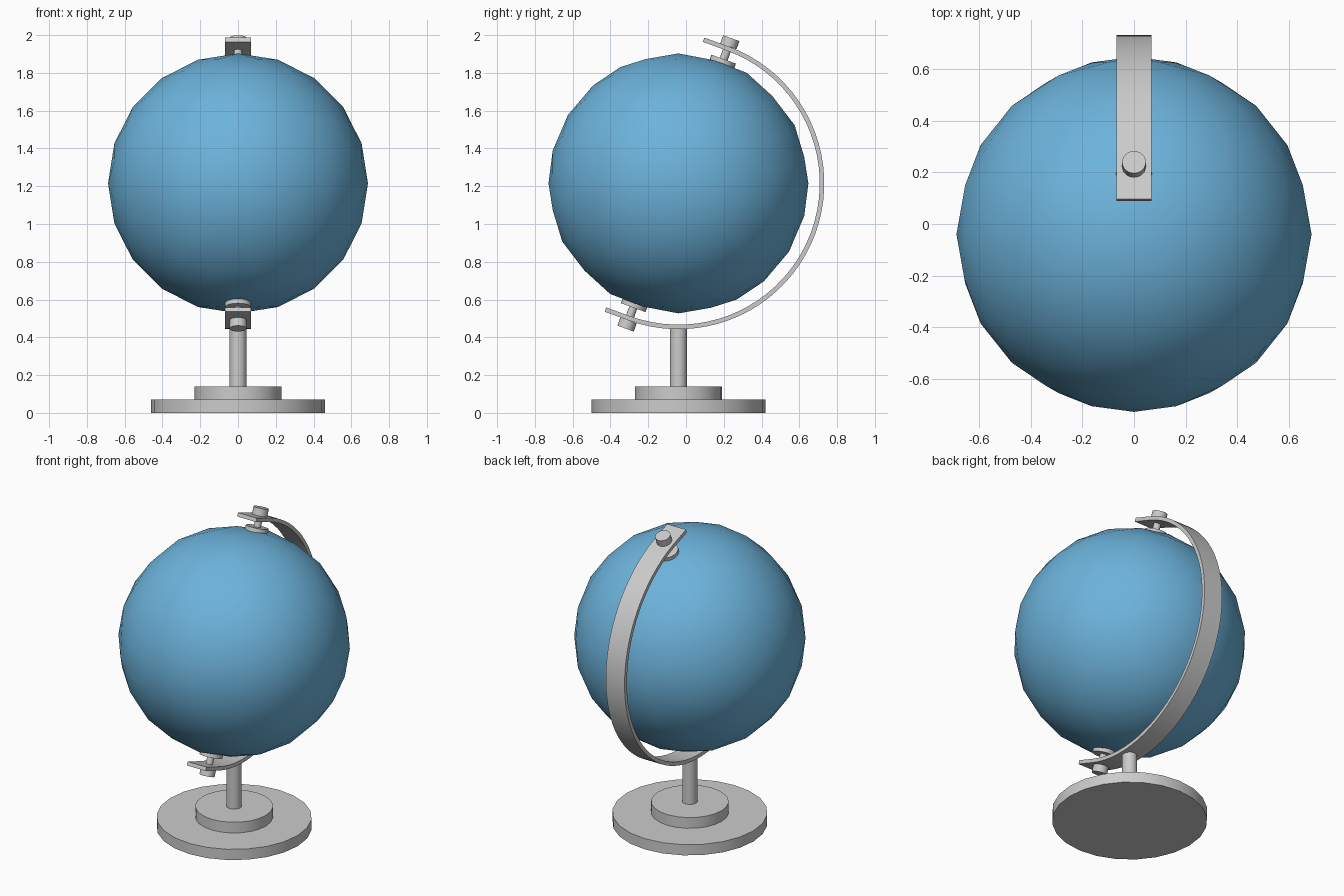
import bpy, bmesh
from math import radians, sin, cos
from mathutils import Matrix, Vector

if "Cube" in bpy.data.objects:
    bpy.data.objects.remove(bpy.data.objects["Cube"])

CENTRE = Vector((0, -0.04, 1.215))
TILT = radians(20)


def finish(name, bm):
    bmesh.ops.recalc_face_normals(bm, faces=bm.faces)
    mesh = bpy.data.meshes.new(name)
    bm.to_mesh(mesh)
    bm.free()
    mesh.shade_smooth()
    mesh.set_sharp_from_angle(angle=radians(35))
    ob = bpy.data.objects.new(name, mesh)
    bpy.context.collection.objects.link(ob)
    return ob


def cylinder(name, radius, low, high, frame, sides=24):
    """Cylinder from low to high along the z axis of the given frame."""
    bm = bmesh.new()
    bmesh.ops.create_cone(bm, cap_ends=True, segments=sides, radius1=radius,
                          radius2=radius, depth=high - low,
                          matrix=frame @ Matrix.Translation((0, 0, (low + high) / 2)))
    return finish(name, bm)


# Stepped base and post
stand = Matrix.Translation((0, CENTRE.y, 0))
cylinder("base_plate", 0.46, 0, 0.07, stand)
cylinder("base_step", 0.23, 0.07, 0.14, stand)
cylinder("post", 0.045, 0.14, 0.456, stand)

# Globe: low-poly icosphere with its five-fold axis pointing front to back
turn = Matrix(((0, -1, 0, 0), (0, 0, -1, 0), (1, 0, 0, 0), (0, 0, 0, 1)))
bm = bmesh.new()
bmesh.ops.create_icosphere(bm, subdivisions=3, radius=0.688,
                           matrix=Matrix.Translation(CENTRE) @ turn)
globe = finish("globe", bm)
blue = bpy.data.materials.new("globe_blue")
blue.diffuse_color = (0.15, 0.45, 0.71, 1)
blue.use_nodes = True
blue.node_tree.nodes["Principled BSDF"].inputs["Base Color"].default_value = blue.diffuse_color
globe.data.materials.append(blue)

# Half-circle arm with straight tabs at both ends
R_IN, R_OUT, HALF_W, TAB, STEPS = 0.748, 0.772, 0.068, 0.135, 40


def arm_point(radius, i):
    a = radians(-110 + 180 * min(max(i, 0), STEPS) / STEPS)
    slide = -TAB if i < 0 else TAB if i > STEPS else 0
    return (radius * cos(a) - slide * sin(a), radius * sin(a) + slide * cos(a))


bm = bmesh.new()
rings = []
for i in range(-1, STEPS + 2):
    inner, outer = arm_point(R_IN, i), arm_point(R_OUT, i)
    rings.append([bm.verts.new(CENTRE + Vector((x, *p)))
                  for x, p in ((-HALF_W, inner), (HALF_W, inner),
                               (HALF_W, outer), (-HALF_W, outer))])
for r, s in zip(rings, rings[1:]):
    for k in range(4):
        n = (k + 1) % 4
        bm.faces.new((r[k], r[n], s[n], s[k]))
bm.faces.new(rings[0])
bm.faces.new(rings[-1])
finish("arm", bm)

# Pivot at each pole: collar on the globe, pin and outer knob
for side, flip in (("top", 0), ("bottom", radians(180))):
    frame = Matrix.Translation(CENTRE) @ Matrix.Rotation(flip - TILT, 4, 'X')
    cylinder(side + "_collar", 0.069, 0.672, 0.7, frame)
    cylinder(side + "_pin", 0.022, 0.69, 0.775, frame, 16)
    cylinder(side + "_knob", 0.046, 0.772, 0.818, frame)
